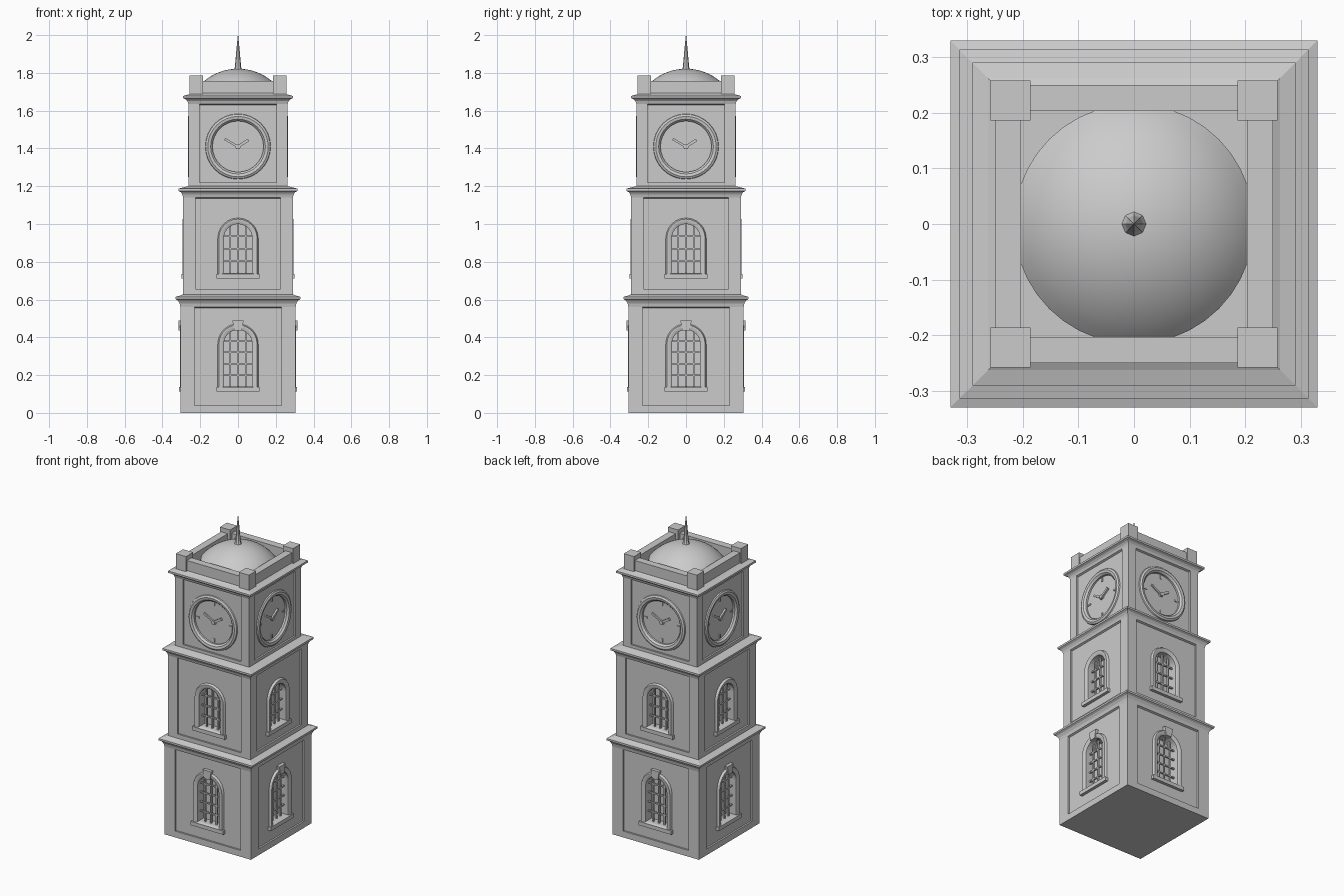
import bpy, bmesh, math
from mathutils import Matrix, Vector

if "Cube" in bpy.data.objects:
    bpy.data.objects.remove(bpy.data.objects["Cube"])


def finish(bm, name, smooth=False):
    bmesh.ops.recalc_face_normals(bm, faces=bm.faces)
    me = bpy.data.meshes.new(name)
    bm.to_mesh(me)
    bm.free()
    ob = bpy.data.objects.new(name, me)
    bpy.context.collection.objects.link(ob)
    if smooth:
        bpy.ops.object.select_all(action='DESELECT')
        ob.select_set(True)
        bpy.context.view_layer.objects.active = ob
        bpy.ops.object.shade_smooth_by_angle(angle=math.radians(35))
    return ob


def side(k, x, d, z):
    """Point on side k: x along the wall, d outward, z up."""
    return Matrix.Rotation(k * math.pi / 2, 3, 'Z') @ Vector((x, -d, z))


def loft(bm, loops, closed=False):
    """Skin a list of point loops; cap the ends unless closed."""
    rings = [[bm.verts.new(p) for p in lp] for lp in loops]
    n = len(rings[0])
    pairs = list(zip(rings, rings[1:]))
    if closed:
        pairs.append((rings[-1], rings[0]))
    else:
        bm.faces.new(rings[0])
        bm.faces.new(rings[-1])
    for a, b in pairs:
        for i in range(n):
            j = (i + 1) % n
            bm.faces.new((a[i], a[j], b[j], b[i]))


def prism(bm, k, pts, d0, d1):
    loft(bm, [[side(k, x, d, z) for x, z in pts] for d in (d0, d1)])


def rect(x0, x1, z0, z1):
    return [(x0, z0), (x1, z0), (x1, z1), (x0, z1)]


def bar(bm, k, a, b, w, d0, d1):
    """Straight strip from a to b in the wall plane."""
    a, b = Vector(a), Vector(b)
    t = (b - a).normalized()
    n = Vector((-t.y, t.x)) * w / 2
    prism(bm, k, [a - n, b - n, b + n, a + n], d0, d1)


def arch(h, z0, top, n=12):
    s = top - h
    return [(-h, z0), (h, z0)] + [(h * math.cos(math.pi * i / n), s + h * math.sin(math.pi * i / n))
                                  for i in range(n + 1)]


def circle(r, zc, n=32):
    return [(r * math.cos(2 * math.pi * i / n), zc + r * math.sin(2 * math.pi * i / n)) for i in range(n)]


def moulding(bm, k, shape, profile):
    """Ring with a (offset, depth) profile following an outline."""
    loft(bm, [[side(k, x, d, z) for x, z in shape(o)] for o, d in profile], closed=True)


# tiers: half width, bottom, top, pilaster inner edge, base rail height
TIERS = [(.305, 0, .57, .23, .04), (.29, .625, 1.145, .225, .03), (.262, 1.195, 1.64, .205, .025)]
INSET = .011
# windows: tier wall half width, bottom, top of the opening
WINDOWS = [(.305, .14, .44, .5), (.29, .74, 1.0, None)]
HALF, CLOCK_Z = .075, 1.41

# tower core with stepped cornices
profile = [(.294, 0), (.294, .555), (.305, .56), (.309, .58), (.318, .595), (.33, .602), (.33, .614),
           (.305, .622), (.279, .632), (.279, 1.135), (.29, 1.14), (.294, 1.155), (.302, 1.168),
           (.314, 1.175), (.314, 1.187), (.285, 1.195), (.251, 1.203), (.251, 1.63), (.262, 1.635),
           (.267, 1.65), (.276, 1.66), (.29, 1.666), (.29, 1.678), (.262, 1.686), (.245, 1.695)]
bm = bmesh.new()
loft(bm, [[(-h, -h, z), (h, -h, z), (h, h, z), (-h, h, z)] for h, z in profile])
core = finish(bm, "tower_core")

# carve window openings and clock recesses
bm = bmesh.new()
for k in range(4):
    for w, z0, z1, key in WINDOWS:
        prism(bm, k, arch(HALF, z0, z1), w - .065, w + .02)
    prism(bm, k, circle(.14, CLOCK_Z), .238, .30)
cutter = finish(bm, "opening_cutter")
cutter.hide_render = True
mod = core.modifiers.new("openings", 'BOOLEAN')
mod.operation, mod.solver, mod.object = 'DIFFERENCE', 'EXACT', cutter
bpy.context.view_layer.objects.active = core
bpy.ops.object.modifier_apply(modifier=mod.name)
bpy.data.objects.remove(cutter)

# corner pilasters and rails framing each wall panel
for i, (w, z0, z1, p, rail) in enumerate(TIERS):
    bm = bmesh.new()
    for k in range(4):
        # L-shaped corner
        c = [(-w, w), (-p, w), (-p, w - INSET - .01), (-w + INSET + .01, w - INSET - .01),
             (-w + INSET + .01, p), (-w, p)]
        loft(bm, [[side(k, x, d, z) for x, d in c] for z in (z0, z1)])
        prism(bm, k, rect(-p, p, z0, z0 + rail), w - INSET - .01, w)
    finish(bm, f"panel_frame_{i + 1}")

# window surrounds, sills, keystones and lattices
for i, (w, z0, z1, key) in enumerate(WINDOWS):
    trim, lattice = bmesh.new(), bmesh.new()
    for k in range(4):
        moulding(trim, k, lambda o: arch(HALF + o, z0 - o * .4, z1 + o),
                 [(0, w - .03), (0, w - .004), (.012, w + .003), (.026, w + .003), (.034, w - .015)])
        prism(trim, k, rect(-.115, .115, z0 - .028, z0 - .004), w - .02, w + .008)
        if key:
            prism(trim, k, [(-.02, z1 - .005), (.02, z1 - .005), (.03, key - .01), (-.03, key - .01)],
                  w - .02, w + .009)
        d = w - .035
        for x in (-.04, 0, .04):
            top = z1 - HALF + math.sqrt(HALF ** 2 - x ** 2)
            bar(lattice, k, (x, z0), (x, top), .008, d - .006, d + .006)
        rows = 5 if key else 4
        for r in range(1, rows):
            z = z0 + (z1 - z0) * r / rows
            h = math.sqrt(HALF ** 2 - max(0, z - z1 + HALF) ** 2)
            bar(lattice, k, (-h, z), (h, z), .008, d - .005, d + .005)
    finish(trim, f"window_surround_{i + 1}", True)
    finish(lattice, f"window_lattice_{i + 1}")

# clock rims and hands
rim, hands = bmesh.new(), bmesh.new()
for k in range(4):
    moulding(rim, k, lambda o: circle(.135 + o, CLOCK_Z),
             [(0, .236), (0, .25), (.01, .261), (.025, .264), (.036, .258), (.04, .245)])
    bar(hands, k, (.012, CLOCK_Z - .008), (-.07, CLOCK_Z + .04), .012, .236, .246)
    bar(hands, k, (-.012, CLOCK_Z - .008), (.055, CLOCK_Z + .035), .015, .236, .249)
    prism(hands, k, circle(.012, CLOCK_Z, 12), .236, .252)
    for q in range(4):
        u = Vector((math.cos(q * math.pi / 2), math.sin(q * math.pi / 2)))
        c = Vector((0, CLOCK_Z))
        bar(hands, k, c + u * .105, c + u * .128, .01, .236, .243)
finish(rim, "clock_rim", True)
finish(hands, "clock_hands")

# parapet walls and corner posts
wall, posts = bmesh.new(), bmesh.new()
for k in range(4):
    prism(wall, k, rect(-.2, .2, 1.68, 1.757), .203, .25)
    prism(posts, k, rect(-.258, -.186, 1.68, 1.785), .186, .258)
finish(wall, "parapet_wall")
finish(posts, "parapet_post")


def lathe(name, pts, n):
    """Turned solid about z; the last point is the tip."""
    bm = bmesh.new()
    loft(bm, [[(r * math.cos(2 * math.pi * i / n), r * math.sin(2 * math.pi * i / n), z)
               for i in range(n)] for r, z in pts])
    bmesh.ops.remove_doubles(bm, verts=bm.verts, dist=1e-5)
    return finish(bm, name, True)


# shallow dome and finial
R = .28
lathe("dome", [(.215, 1.685)] + [(R * math.sin(a), 1.822 - R + R * math.cos(a))
      for a in [.875 * (1 - j / 10) + .004 for j in range(11)]], 40)
lathe("finial", [(.026, 1.815), (.017, 1.828), (.014, 1.86), (.009, 1.92), (.0008, 2.0)], 8)
